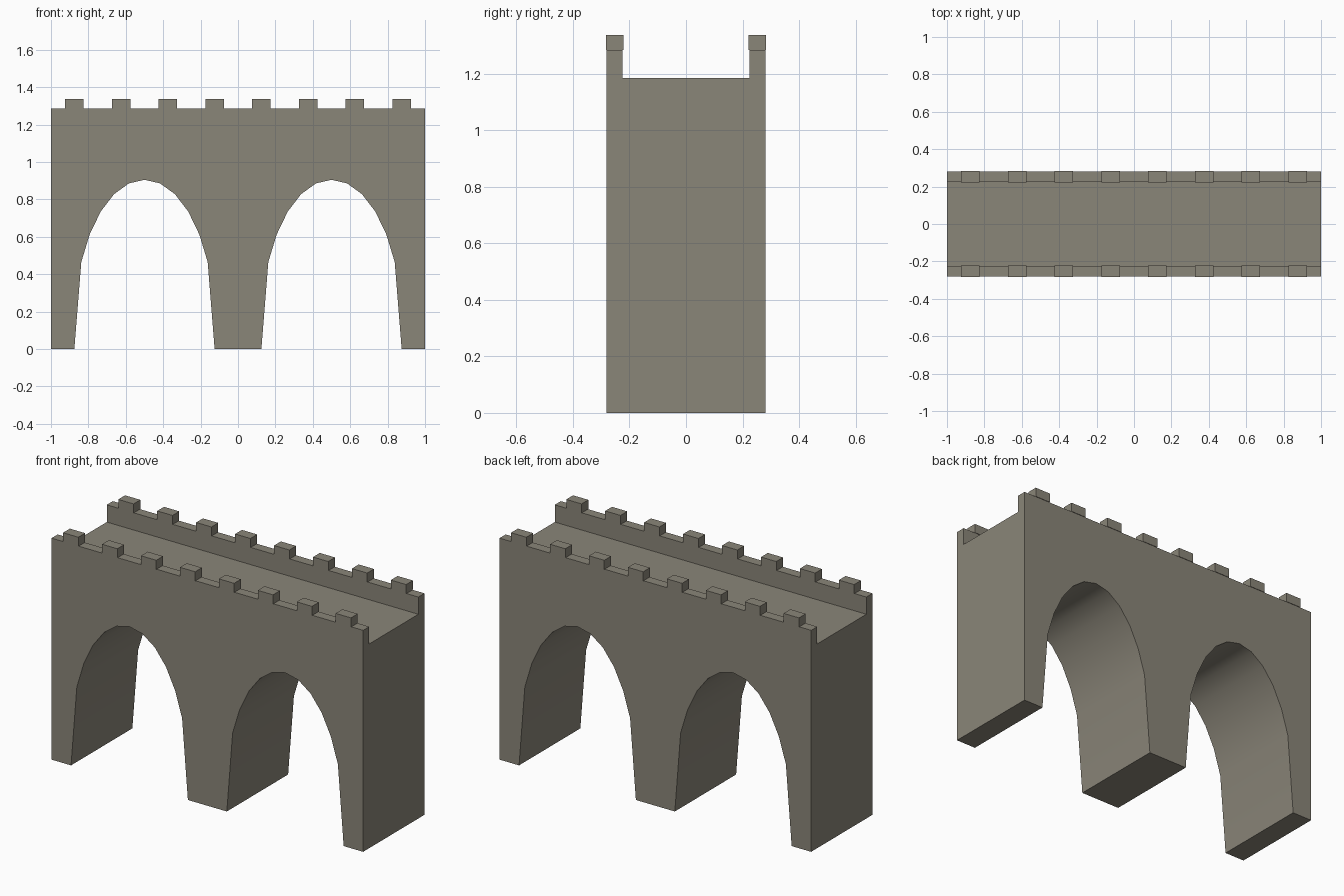
import bpy, bmesh, math

cube = bpy.data.objects.get("Cube")
if cube:
    bpy.data.objects.remove(cube, do_unlink=True)

stone = bpy.data.materials.new("grey_stone")
stone.use_nodes = True
COLOUR = (0.255, 0.236, 0.19, 1)
stone.diffuse_color = COLOUR
stone.node_tree.nodes["Principled BSDF"].inputs["Base Color"].default_value = COLOUR

HALF_DEPTH = 0.281
DECK = 1.185
WALL_TOP = 1.285


def finish(name, bm):
    bmesh.ops.recalc_face_normals(bm, faces=bm.faces)
    mesh = bpy.data.meshes.new(name)
    bm.to_mesh(mesh)
    bm.free()
    mesh.materials.append(stone)
    obj = bpy.data.objects.new(name, mesh)
    bpy.context.collection.objects.link(obj)
    return obj


def box(name, x0, x1, y0, y1, z0, z1):
    bm = bmesh.new()
    bmesh.ops.create_cube(bm, size=1)
    for v in bm.verts:
        v.co = ((x0 + x1) / 2 + v.co.x * (x1 - x0),
                (y0 + y1) / 2 + v.co.y * (y1 - y0),
                (z0 + z1) / 2 + v.co.z * (z1 - z0))
    return finish(name, bm)


def arch(cx):
    """Opening outline from left foot to right foot: splayed legs, elliptical head."""
    pts = [(cx - 0.375, 0)]
    for i in range(-5, 6):
        a = math.pi * i / 14
        pts.append((cx + 0.375 * math.sin(a), 0.128 + 0.777 * math.cos(a)))
    return pts + [(cx + 0.375, 0)]


# Bridge body: one outline with both arches, extruded through the depth
outline = [(-1, DECK), (-1, 0)] + arch(-0.5) + arch(0.5) + [(1, 0), (1, DECK)]
bm = bmesh.new()
face = bm.faces.new([bm.verts.new((x, -HALF_DEPTH, z)) for x, z in outline])
ext = bmesh.ops.extrude_face_region(bm, geom=[face])
moved = [g for g in ext["geom"] if isinstance(g, bmesh.types.BMVert)]
bmesh.ops.translate(bm, verts=moved, vec=(0, 2 * HALF_DEPTH, 0))
bmesh.ops.triangulate(bm, faces=[f for f in bm.faces if len(f.verts) > 4])
body = finish("bridge_body", bm)
bpy.context.view_layer.objects.active = body
body.select_set(True)
bpy.ops.object.shade_smooth_by_angle(angle=math.radians(30))
body.select_set(False)

# Parapets and their rows of merlons along both edges
for side, sign in (("front", -1), ("back", 1)):
    y0, y1 = sorted((sign * 0.225, sign * HALF_DEPTH))
    box(side + "_parapet", -1, 1, y0, y1, DECK, WALL_TOP)
    for i in range(8):
        x = -0.875 + 0.25 * i
        box(f"{side}_merlon_{i + 1}", x - 0.049, x + 0.049,
            y0 - 0.003, y1 + 0.003, WALL_TOP, 1.338)
